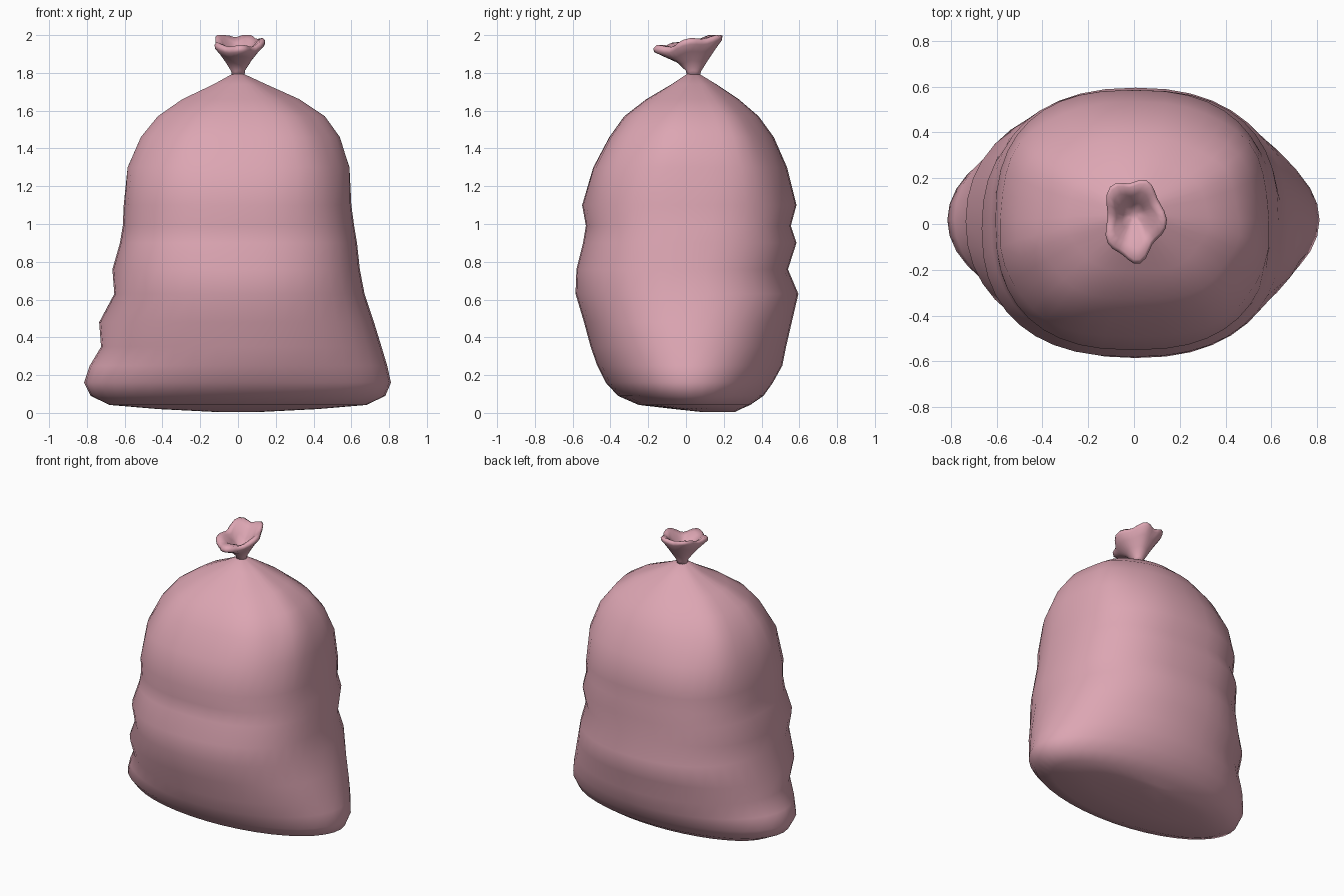
import bpy, bmesh, math

mat = bpy.data.materials.new("pink_plastic")
mat.diffuse_color = (0.72, 0.38, 0.45, 1)


def spow(v, p):
    return math.copysign(abs(v) ** p, v)


def loft(name, rings, cap_start, cap_end):
    """Skin closed rings of equal point count."""
    bm = bmesh.new()
    loops = [[bm.verts.new(p) for p in r] for r in rings]
    for a, b in zip(loops, loops[1:]):
        n = len(a)
        for i in range(n):
            bm.faces.new((a[i], a[(i + 1) % n], b[(i + 1) % n], b[i]))
    if cap_start:
        bm.faces.new(loops[0][::-1])
    if cap_end:
        bm.faces.new(loops[-1])
    bmesh.ops.recalc_face_normals(bm, faces=bm.faces)
    me = bpy.data.meshes.new(name)
    bm.to_mesh(me)
    bm.free()
    me.shade_smooth()
    me.materials.append(mat)
    ob = bpy.data.objects.new(name, me)
    bpy.context.collection.objects.link(ob)
    return ob


# Sack body: z, left x, right x, front y, back y, squareness
BODY = [
    (0.005, -0.12, 0.12, 0.08, 0.26, 2.0),
    (0.02, -0.42, 0.42, -0.06, 0.29, 2.0),
    (0.042, -0.68, 0.68, -0.25, 0.34, 2.0),
    (0.09, -0.78, 0.78, -0.36, 0.41, 2.0),
    (0.16, -0.815, 0.81, -0.425, 0.46, 2.0),
    (0.25, -0.785, 0.79, -0.47, 0.51, 2.0),
    (0.35, -0.725, 0.76, -0.505, 0.53, 2.1),
    (0.48, -0.735, 0.72, -0.54, 0.56, 2.2),
    (0.63, -0.655, 0.67, -0.585, 0.595, 2.3),
    (0.76, -0.665, 0.645, -0.58, 0.54, 2.4),
    (0.90, -0.625, 0.63, -0.545, 0.585, 2.5),
    (0.99, -0.61, 0.615, -0.53, 0.555, 2.5),
    (1.10, -0.605, 0.60, -0.55, 0.585, 2.5),
    (1.30, -0.59, 0.595, -0.50, 0.535, 2.5),
    (1.46, -0.52, 0.545, -0.42, 0.465, 2.4),
    (1.57, -0.43, 0.465, -0.34, 0.385, 2.3),
    (1.66, -0.30, 0.33, -0.22, 0.28, 2.1),
    (1.74, -0.13, 0.15, -0.08, 0.16, 2.0),
    (1.795, -0.03, 0.03, 0.005, 0.07, 2.0),
]
N = 40
rings = []
for z, x0, x1, y0, y1, n in BODY:
    ring = []
    # gathered pleats fade in toward the neck
    k = 0.035 * min(max((z - 1.1) / 0.4, 0), 1)
    for i in range(N):
        t = 2 * math.pi * i / N
        c, s = spow(math.cos(t), 2 / n), spow(math.sin(t), 2 / n)
        f = 1 - k * (0.5 - 0.5 * math.cos(7 * t + 1.5 + 0.8 * math.sin(2 * t)))
        cx, cy = (x0 + x1) / 2, (y0 + y1) / 2
        ring.append((cx + (x1 - x0) / 2 * c * f, cy + (y1 - y0) / 2 * s * f, z))
    rings.append(ring)
loft("sack_body", rings, True, True)

# Flared tied mouth: z, x radius, y radius, y centre, tilt, waviness
MOUTH = [
    (1.785, 0.035, 0.035, 0.04, 0.0, 0.0),
    (1.81, 0.036, 0.04, 0.04, 0.0, 0.02),
    (1.86, 0.068, 0.082, 0.035, 0.08, 0.05),
    (1.905, 0.10, 0.135, 0.025, 0.17, 0.07),
    (1.94, 0.128, 0.175, 0.02, 0.2, 0.09),
    (1.96, 0.13, 0.178, 0.02, 0.2, 0.09),
    (1.972, 0.118, 0.16, 0.02, 0.2, 0.10),
    (1.955, 0.09, 0.115, 0.025, 0.18, 0.13),
    (1.91, 0.055, 0.06, 0.03, 0.12, 0.12),
    (1.87, 0.02, 0.02, 0.035, 0.0, 0.0),
]
M = 32
rings = []
for z, rx, ry, cy, tilt, w in MOUTH:
    ring = []
    for i in range(M):
        t = 2 * math.pi * i / M
        wave = math.cos(5 * t + 0.6) + 0.5 * math.cos(3 * t - 0.8)
        f = 1 + w * wave
        y = ry * math.sin(t) * f
        ring.append((rx * math.cos(t) * f, cy + y,
                     min(2.0, z + tilt * y + 0.1 * w * wave)))
    rings.append(ring)
loft("tied_mouth", rings, True, True)
